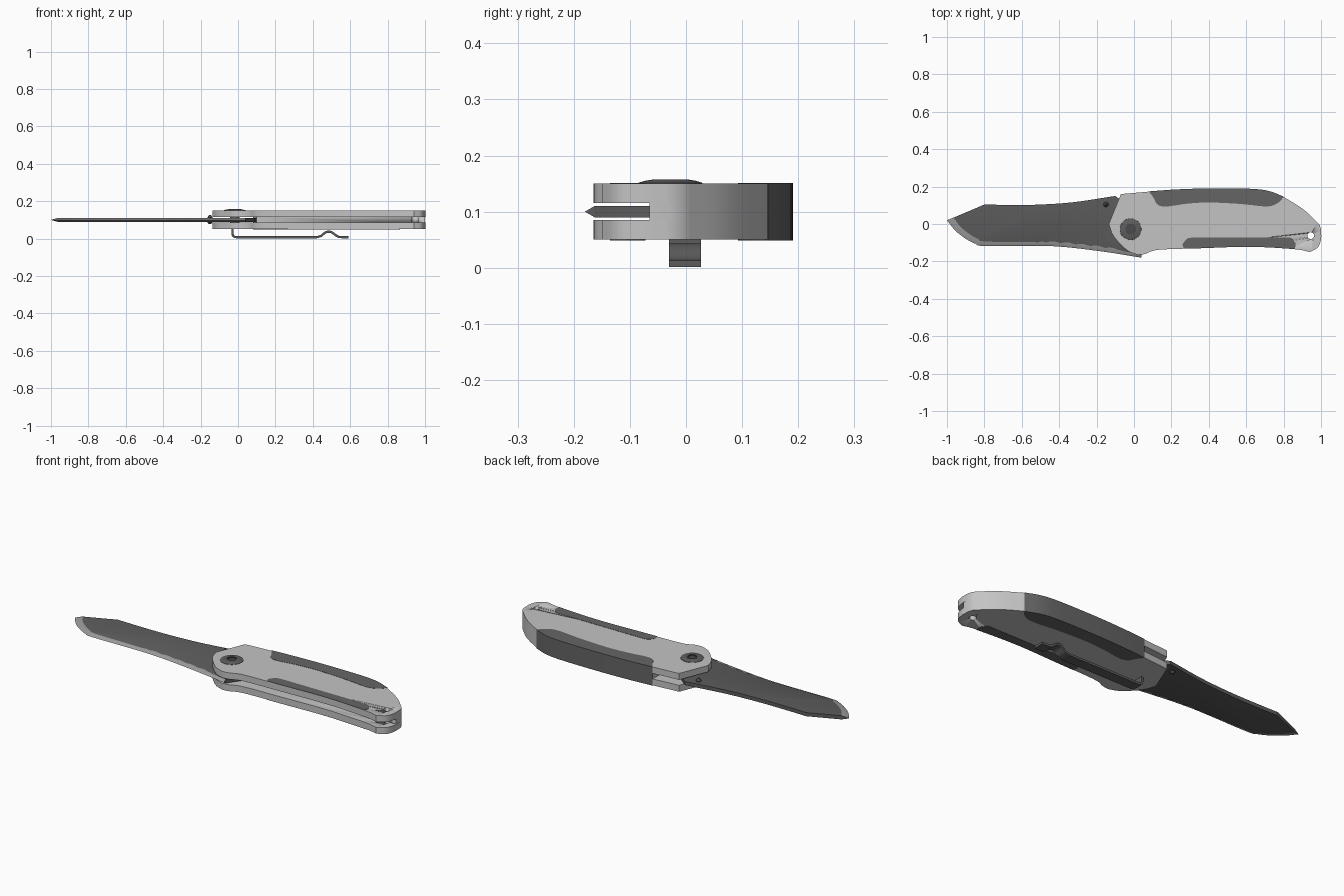
import bpy, bmesh, math
from mathutils import Vector

if "Cube" in bpy.data.objects:
    bpy.data.objects.remove(bpy.data.objects["Cube"])


def material(name, v):
    m = bpy.data.materials.new(name)
    m.use_nodes = True
    colour = (v, v, v, 1)
    m.diffuse_color = colour
    m.node_tree.nodes["Principled BSDF"].inputs["Base Color"].default_value = colour
    return m


LIGHT = material("light grey handle", 0.55)
RUBBER = material("dark grey grip", 0.13)
STEEL = material("dark blade steel", 0.11)
EDGE = material("ground edge", 0.34)
BLACK = material("dark hardware", 0.07)


def finish(name, bm, *mats):
    bmesh.ops.recalc_face_normals(bm, faces=bm.faces)
    me = bpy.data.meshes.new(name)
    bm.to_mesh(me)
    bm.free()
    ob = bpy.data.objects.new(name, me)
    bpy.context.collection.objects.link(ob)
    for m in mats:
        me.materials.append(m)
    bpy.ops.object.select_all(action='DESELECT')
    ob.select_set(True)
    bpy.context.view_layer.objects.active = ob
    bpy.ops.object.shade_smooth_by_angle(angle=math.radians(30))
    return ob


def spline(pts, steps=6):
    """Smooth curve through the points, ends included."""
    p = [Vector(q) for q in pts]
    p = [2 * p[0] - p[1]] + p + [2 * p[-1] - p[-2]]
    out = []
    for a, b, c, d in zip(p, p[1:], p[2:], p[3:]):
        for i in range(steps):
            t = i / steps
            out.append(0.5 * (2 * b + (c - a) * t + (2 * a - 5 * b + 4 * c - d) * t ** 2
                              + (3 * b - a - 3 * c + d) * t ** 3))
    return out + [p[-2]]


def join(*curves):
    """Chain curves into one outline without repeated points."""
    out = []
    for v in (v for c in curves for v in c):
        v = Vector(v)
        if not out or (v - out[-1]).length > 1e-4:
            out.append(v)
    if (out[0] - out[-1]).length < 1e-4:
        out.pop()
    return out


def prism(name, outline, lo, hi, mat, upright=False):
    bm = bmesh.new()
    place = (lambda p, h: (p[0], h, p[1])) if upright else (lambda p, h: (p[0], p[1], h))
    a = [bm.verts.new(place(p, lo)) for p in outline]
    b = [bm.verts.new(place(p, hi)) for p in outline]
    bm.faces.new(a)
    bm.faces.new(b)
    for i in range(len(a)):
        bm.faces.new((a[i - 1], a[i], b[i], b[i - 1]))
    return finish(name, bm, mat)


def lathe(name, profile, x, y, mat, sides=32):
    bm = bmesh.new()
    rings = [[bm.verts.new((x + r * math.cos(math.tau * k / sides),
                            y + r * math.sin(math.tau * k / sides), z))
              for k in range(sides)] for r, z in profile]
    for a, b in zip(rings, rings[1:]):
        for k in range(sides):
            bm.faces.new((a[k - 1], a[k], b[k], b[k - 1]))
    bm.faces.new(rings[0])
    bm.faces.new(rings[-1])
    return finish(name, bm, mat)


# Handle outline, in four runs
head = spline([(0.02, -0.165), (-0.03, -0.145), (-0.08, -0.1), (-0.115, -0.055), (-0.135, 0)])
back = spline([(0.08, 0.173), (0.22, 0.183), (0.4, 0.189), (0.62, 0.187), (0.72, 0.175), (0.8, 0.145)])
tail = spline([(0.8, 0.145), (0.91, 0.075), (0.993, -0.005)])
tip = spline([(1, -0.03), (1, -0.08), (0.983, -0.125), (0.94, -0.15)])
belly = spline([(0.94, -0.15), (0.86, -0.135), (0.62, -0.122), (0.35, -0.13),
                (0.13, -0.138), (0.06, -0.16), (0.02, -0.165)])
outline = join(head, [(-0.07, 0.16)], back, tail, tip, belly)

# Two scales with a spacer that leaves the blade slot open
handle_parts = [prism("lower_scale", outline, 0.05, 0.085, LIGHT),
                prism("upper_scale", outline, 0.115, 0.15, LIGHT),
                prism("spacer", join([(0.1, -0.065), (0.08, 0.1)], back, tail,
                                     [(1, -0.03), (1, -0.065)]), 0.085, 0.115, LIGHT)]

# Lanyard hole
cutter = lathe("lanyard_cutter", [(0.018, 0), (0.018, 0.2)], 0.945, -0.062, LIGHT)
cutter.hide_render = True
for part in handle_parts:
    mod = part.modifiers.new("hole", 'BOOLEAN')
    mod.object = cutter
    mod.solver = 'EXACT'
    bpy.context.view_layer.objects.active = part
    bpy.ops.object.modifier_apply(modifier="hole")
bpy.data.objects.remove(cutter)

# Grip inserts: a full-height one on the back, thin plates along the belly
inner = spline([(0.8, 0.145), (0.77, 0.113), (0.71, 0.094), (0.57, 0.107), (0.4, 0.115),
                (0.28, 0.108), (0.17, 0.093), (0.125, 0.105), (0.105, 0.14), (0.08, 0.173)])
wrap = [v + Vector((0, 0.0015)) for v in back]
prism("back_grip", join(wrap, inner), 0.0487, 0.1513, RUBBER)
low = [v for v in reversed(belly) if 0.255 < v.x < 0.87]
plate = join(low, spline([(0.865, -0.105), (0.84, -0.075), (0.8, -0.072)]),
             spline([(0.33, -0.072), (0.285, -0.078), (0.258, -0.11)]))
for side, z in (("upper", 0.1495), ("lower", 0.0487)):
    prism(side + "_belly_grip", plate, z, z + 0.0018, RUBBER)

# Blade: flat body, ground edge, scalloped serrations near the heel
edge = spline([(-1, 0.02), (-0.96, -0.03), (-0.91, -0.072), (-0.85, -0.105), (-0.79, -0.118),
               (-0.45, -0.118), (-0.185, -0.145), (0.04, -0.18)], 16)
grind = spline([(-0.965, 0.034), (-0.93, -0.012), (-0.885, -0.05), (-0.835, -0.08), (-0.785, -0.094),
                (-0.45, -0.1), (-0.185, -0.125), (0.04, -0.163)], 16)
for v in grind:
    if -0.5 < v.x < -0.06:
        v.y += 0.008 * abs(math.sin(v.x * 40))
spine = join([(0.09, -0.09), (0.1, -0.03), (0.06, 0.03), (0, 0.07), (-0.08, 0.135), (-0.1, 0.15)],
             spline([(-0.1, 0.15), (-0.32, 0.117), (-0.5, 0.104), (-0.65, 0.102), (-0.8, 0.104)]))
bm = bmesh.new()
top, bottom = ([bm.verts.new((p.x, p.y, z)) for p in grind + spine] for z in (0.11, 0.09))
rim = [bm.verts.new((p.x, p.y, 0.1)) for p in edge]
bm.faces.new(top)
bm.faces.new(bottom)
n = len(grind)
for i in range(n, len(top) + 1):
    j = i % len(top)
    bm.faces.new((top[i - 1], top[j], bottom[j], bottom[i - 1]))
for layer in (top, bottom):
    for i in range(1, n):
        f = bm.faces.new((layer[i - 1], layer[i], rim[i], rim[i - 1]))
        f.material_index = 1
for i in (0, n - 1):
    bm.faces.new((top[i], bottom[i], rim[i]))
finish("blade", bm, STEEL, EDGE)

# Thumb stud
lathe("thumb_stud", [(0.005, 0.125), (0.014, 0.113), (0.014, 0.087), (0.005, 0.077)],
      -0.15, 0.105, BLACK, 16)

# Domed pivot screw with a ringed socket, and the pin through the slot
lathe("pivot_screw", [(0.058, 0.148), (0.057, 0.1515), (0.045, 0.155), (0.033, 0.157),
                      (0.027, 0.157), (0.027, 0.151)], -0.018, -0.028, STEEL)
lathe("pivot_ring", [(0.029, 0.15), (0.029, 0.1574), (0.021, 0.1574), (0.021, 0.1515)],
      -0.018, -0.028, BLACK)
lathe("pivot_pin", [(0.025, 0.08), (0.025, 0.12)], -0.018, -0.028, STEEL)

# Pocket clip: bent strip under the handle
path = join(spline([(-0.029, 0.055), (-0.029, 0.025), (-0.024, 0.012), (-0.008, 0.007)]),
            spline([(0.42, 0.007), (0.445, 0.015), (0.465, 0.031), (0.485, 0.037),
                    (0.505, 0.031), (0.53, 0.013), (0.55, 0.008), (0.59, 0.007)]))
half = 0.006
sides = ([], [])
for i, p in enumerate(path):
    d = (path[min(i + 1, len(path) - 1)] - path[max(i - 1, 0)]).normalized()
    normal = Vector((-d.y, d.x)) * half
    sides[0].append(p + normal)
    sides[1].append(p - normal)
prism("pocket_clip", sides[0] + sides[1][::-1], -0.03, 0.027, STEEL, upright=True)
